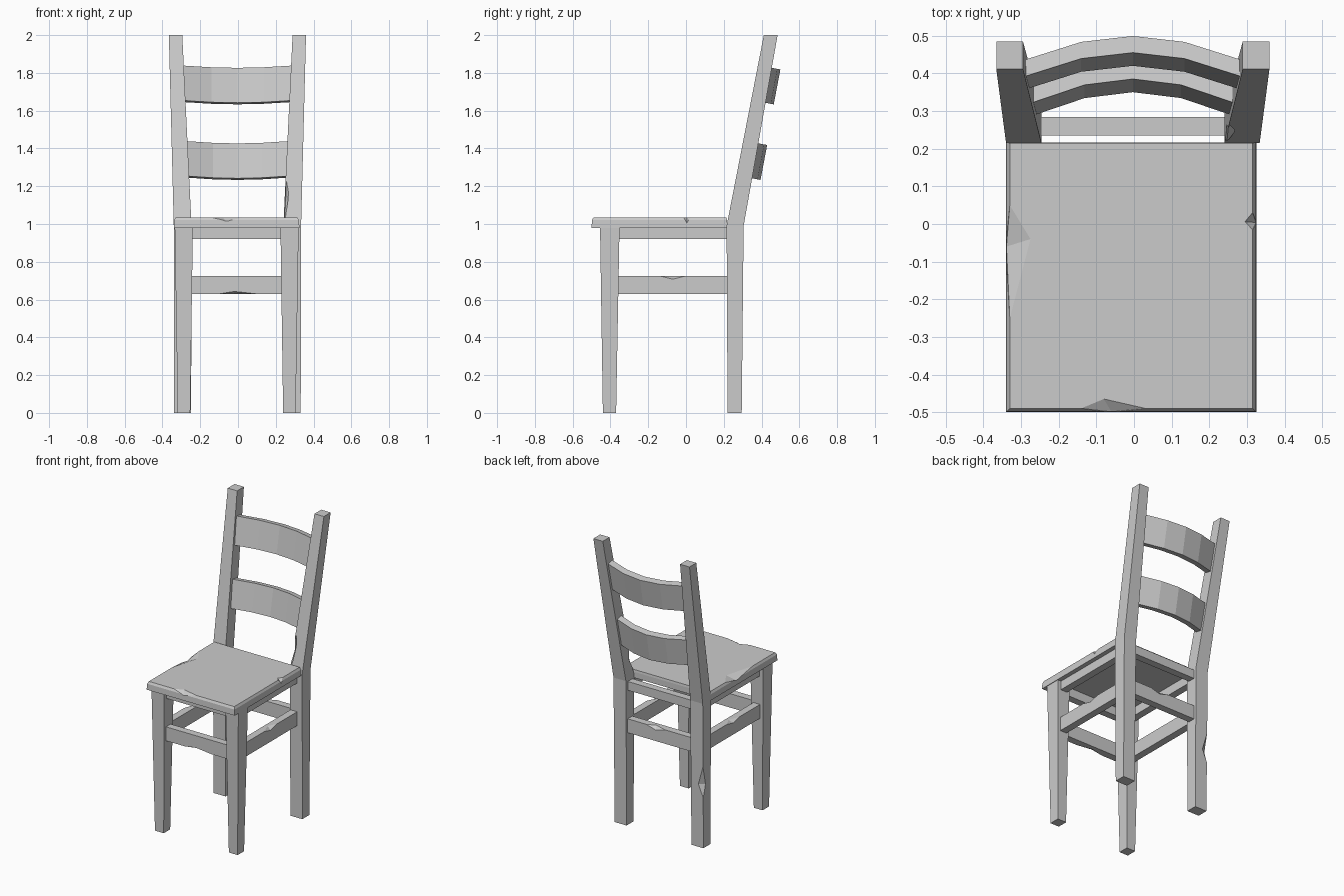
import bpy, bmesh
from mathutils import Vector

cube = bpy.data.objects.get("Cube")
if cube:
    bpy.data.objects.remove(cube, do_unlink=True)

GREY = (0.6, 0.6, 0.6, 1)
wood = bpy.data.materials.new("plain grey wood")
wood.use_nodes = True
wood.diffuse_color = GREY
wood.node_tree.nodes["Principled BSDF"].inputs["Base Color"].default_value = GREY


def make_object(name, bm):
    bmesh.ops.recalc_face_normals(bm, faces=bm.faces)
    mesh = bpy.data.meshes.new(name)
    bm.to_mesh(mesh)
    bm.free()
    mesh.materials.append(wood)
    obj = bpy.data.objects.new(name, mesh)
    bpy.context.collection.objects.link(obj)
    return obj


def loft(name, rings):
    """Skin a closed solid through four-cornered rings."""
    bm = bmesh.new()
    loops = [[bm.verts.new(p) for p in ring] for ring in rings]
    for a, b in zip(loops, loops[1:]):
        for i in range(4):
            j = (i + 1) % 4
            bm.faces.new((a[i], a[j], b[j], b[i]))
    bm.faces.new(loops[0])
    bm.faces.new(loops[-1])
    return make_object(name, bm)


def level(x0, x1, y0, y1, z):
    """Horizontal rectangle at height z."""
    return [(x0, y0, z), (x1, y0, z), (x1, y1, z), (x0, y1, z)]


def box(name, x0, x1, y0, y1, z0, z1):
    return loft(name, [level(x0, x1, y0, y1, z0), level(x0, x1, y0, y1, z1)])


def chip(obj, *points):
    """Knock a faceted splinter out of an edge."""
    bm = bmesh.new()
    for p in points:
        bm.verts.new(p)
    bmesh.ops.convex_hull(bm, input=bm.verts)
    cutter = make_object("chip_cutter", bm)
    cutter.hide_render = True
    mod = obj.modifiers.new("chip", 'BOOLEAN')
    mod.operation, mod.solver, mod.object = 'DIFFERENCE', 'EXACT', cutter
    bpy.context.view_layer.objects.active = obj
    bpy.ops.object.modifier_apply(modifier=mod.name)
    bpy.data.objects.remove(cutter, do_unlink=True)


# Seat with slightly tapered edges
seat = loft("seat", [level(-.34, .325, -.5, .217, .98),
                     level(-.338, .323, -.498, .217, 1.02),
                     level(-.33, .315, -.49, .215, 1.035)])
chip(seat, (-.14, -.49, 1.035), (.03, -.49, 1.035), (-.08, -.465, 1.035),
     (-.06, -.499, 1.014), (-.06, -.53, 1.06))
chip(seat, (-.33, -.25, 1.035), (-.33, .05, 1.035), (-.275, -.04, 1.035),
     (-.339, -.06, 1.01), (-.37, -.08, 1.06))
chip(seat, (.315, -.015, 1.035), (.315, .03, 1.035), (.295, .006, 1.035),
     (.324, .004, 1.005), (.35, .004, 1.06))

# Legs; the frame sits a hair off centre
back_legs = {}
for side, s in (("left", 1), ("right", -1)):
    c = -.007

    def span(inner, outer, mid):
        return sorted((mid + s * inner, mid + s * outer))

    loft(side + "_front_leg", [
        level(*span(.246, .312, c), -.44, -.37, 0),
        level(*span(.232, .328, c), -.455, -.352, .98)])
    back_legs[side] = loft(side + "_back_leg", [
        level(*span(.245, .335, -.003), .22, .295, 0),
        level(*span(.243, .337, -.003), .215, .305, .99),
        level(*span(.292, .363, -.003), .412, .485, 2)])

    # Side rails under the seat and side stretchers
    x0, x1 = span(.252, .302, c)
    box(side + "_apron", x0, x1, -.38, .25, .92, .98)
    stretcher = box(side + "_stretcher", x0, x1, -.38, .25, .63, .725)
    edge = x0 if s < 0 else x1
    chip(stretcher, (edge, -.14, .725), (edge, 0, .725), (edge - s * .03, -.06, .725),
         (edge, -.07, .708), (edge + s * .03, -.07, .75))

# Worn spots on the back legs
chip(back_legs["right"], (-.338, .297, .34), (-.338, .30, .56), (-.338, .272, .43),
     (-.30, .298, .43), (-.37, .33, .44))
chip(back_legs["left"], (.247, .22, 1.02), (.257, .26, 1.25), (.272, .245, 1.13),
     (.252, .27, 1.12), (.21, .22, 1.12))

# Front and back rails and stretchers
for side, y in (("front", -.405), ("back", .26)):
    box(side + "_apron", -.26, .25, y - .025, y + .025, .92, .98)
    stretcher = box(side + "_stretcher", -.26, .25, y - .025, y + .025, .63, .725)
    if side == "front":
        chip(stretcher, (-.1, y - .025, .63), (.1, y - .025, .63), (-.02, y, .63),
             (-.02, y - .025, .643), (0, y - .06, .6))
    else:
        chip(stretcher, (-.04, y + .025, .725), (.1, y + .025, .725), (.04, y, .725),
             (.03, y + .025, .705), (.03, y + .06, .75))

# Curved back slats, bowed along the lean of the back posts
up = Vector((0, .19, 1)).normalized()
out = Vector((0, 1, -.19)).normalized()
for name, y, z, half in (("upper_slat", .46, 1.73, .305), ("lower_slat", .39, 1.33, .285)):
    rings = []
    for t, bow in ((-1, .07), (-.45, .016), (0, 0), (.45, .016), (1, .07)):
        mid = Vector((t * half - .003, y, z)) - out * bow
        rings.append([mid + up * a * .094 + out * b * .0225
                      for a, b in ((-1, -1), (-1, 1), (1, 1), (1, -1))])
    loft(name, rings)
